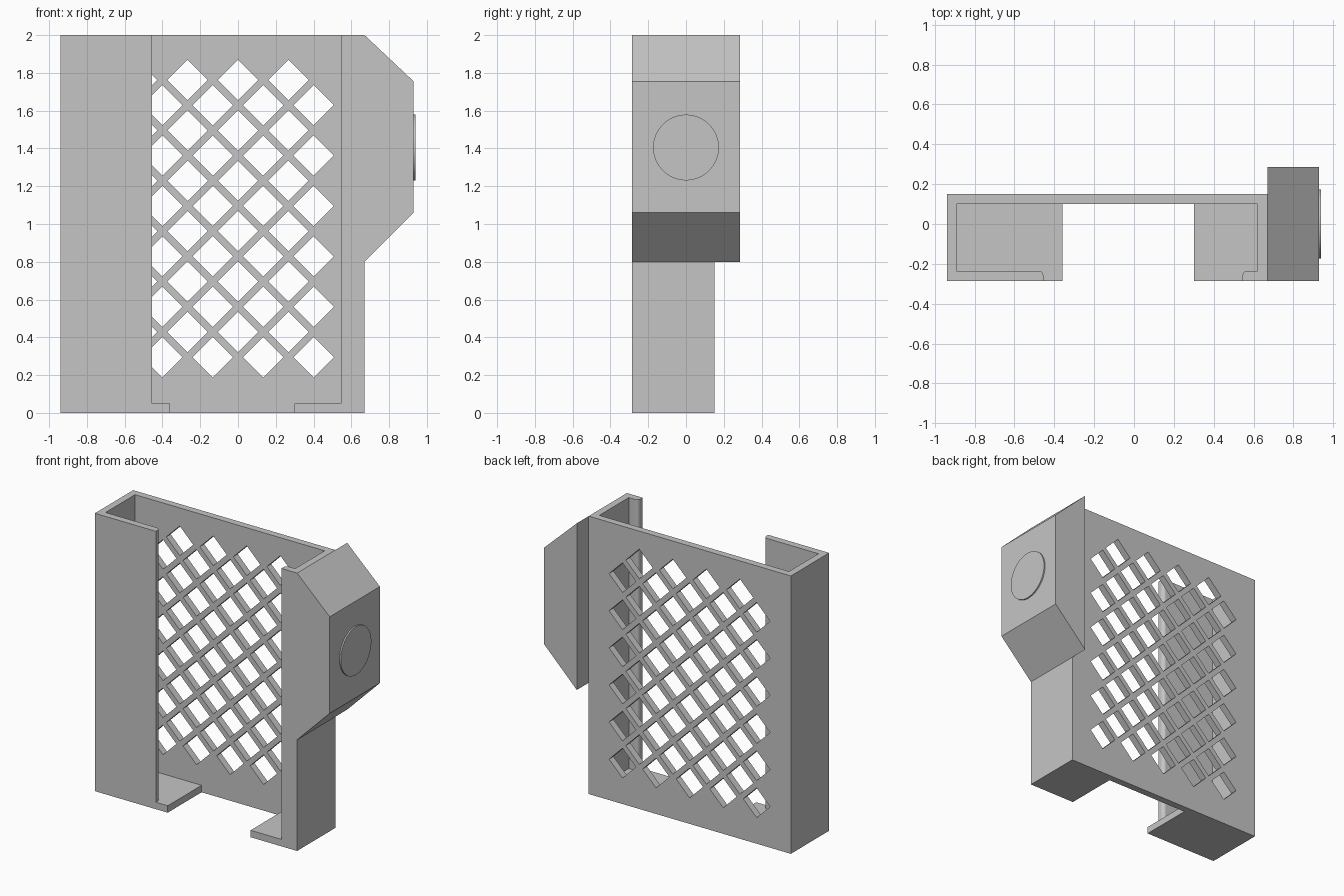
import bpy, bmesh, math
from mathutils import Vector

if "Cube" in bpy.data.objects:
    bpy.data.objects.remove(bpy.data.objects["Cube"])

grey = bpy.data.materials.new("light grey")
grey.diffuse_color = (0.56, 0.56, 0.56, 1)
grey.use_nodes = True
grey.node_tree.nodes["Principled BSDF"].inputs["Base Color"].default_value = grey.diffuse_color


def prisms(name, polys, offset, axis):
    """Extrude 2D outlines: axis 'Z' reads (x, y), axis 'Y' reads (x, z)."""
    bm = bmesh.new()
    for poly, (start, end) in zip(polys, offset):
        pts = [(a, b, start) if axis == 'Z' else (a, start, b) for a, b in poly]
        face = bm.faces.new([bm.verts.new(p) for p in pts])
        ext = bmesh.ops.extrude_face_region(bm, geom=[face])
        step = Vector((0, 0, end - start)) if axis == 'Z' else Vector((0, end - start, 0))
        bmesh.ops.translate(bm, vec=step,
                            verts=[v for v in ext['geom'] if isinstance(v, bmesh.types.BMVert)])
    bmesh.ops.recalc_face_normals(bm, faces=bm.faces[:])
    mesh = bpy.data.meshes.new(name)
    bm.to_mesh(mesh)
    bm.free()
    mesh.materials.append(grey)
    ob = bpy.data.objects.new(name, mesh)
    bpy.context.collection.objects.link(ob)
    return ob


def combine(target, other, operation):
    mod = target.modifiers.new(operation.lower(), 'BOOLEAN')
    mod.operation, mod.solver, mod.object = operation, 'EXACT', other
    bpy.context.view_layer.objects.active = target
    bpy.ops.object.modifier_apply(modifier=mod.name)
    bpy.data.objects.remove(other, do_unlink=True)


L, R, F, B, T = -0.94, 0.67, -0.285, 0.15, 0.05   # body limits and wall thickness
LIP_L, LIP_R, RAD = -0.455, 0.545, 0.025          # front lip edges and rounding


def lip_round(tip, side):
    """Rounded inner corner of a front lip, from its tip face to its inner face."""
    return [(tip + side * RAD * (1 - math.cos(a)), F + T - RAD + RAD * math.sin(a))
            for a in (math.radians(90) * i / 5 for i in range(6))]


# C-shaped shell: back wall, side walls and front lips
shell = [(L, F), (LIP_L, F)] + lip_round(LIP_L, -1)
shell += [(L + T, F + T), (L + T, B - T), (R - T, B - T), (R - T, F + T)]
shell += lip_round(LIP_R, 1)[::-1] + [(LIP_R, F), (R, F), (R, B), (L, B)]
holder = prisms("holder_body", [shell], [(0, 2)], 'Z')

# Bottom ledges joined to the back wall
ledges = [(L, F), (-0.36, F), (-0.36, B - T), (0.30, B - T),
          (0.30, F), (R, F), (R, B), (L, B)]
combine(holder, prisms("bottom_ledges", [ledges], [(0, T)], 'Z'), 'UNION')

# Side block with sloped top and bottom
block = [(R, 2), (0.93, 1.755), (0.93, 1.06), (R, 0.80)]
combine(holder, prisms("side_block", [block], [(F, -F)], 'Y'), 'UNION')

# Diamond lattice cut through the back wall
PITCH, HALF = 0.1335, 0.107
diamonds = []
for col in range(-5, 4):
    for row in range(6):
        x = col * PITCH
        z = 1.763 - row * 2 * PITCH - (col % 2) * PITCH
        diamonds.append([(x - HALF, z), (x, z - HALF), (x + HALF, z), (x, z + HALF)])
cutter = prisms("lattice_cutter", diamonds, [(0.06, 0.2)] * len(diamonds), 'Y')
cutter.hide_render = True
combine(holder, cutter, 'DIFFERENCE')

# Thin round disc on the side block
bpy.ops.mesh.primitive_cylinder_add(vertices=64, radius=0.174, depth=0.02,
                                    location=(0.93, 0, 1.405), rotation=(0, math.pi / 2, 0))
disc = bpy.context.object
disc.name = "side_disc"
disc.data.materials.append(grey)
bpy.ops.object.shade_smooth_by_angle(angle=math.radians(30))
